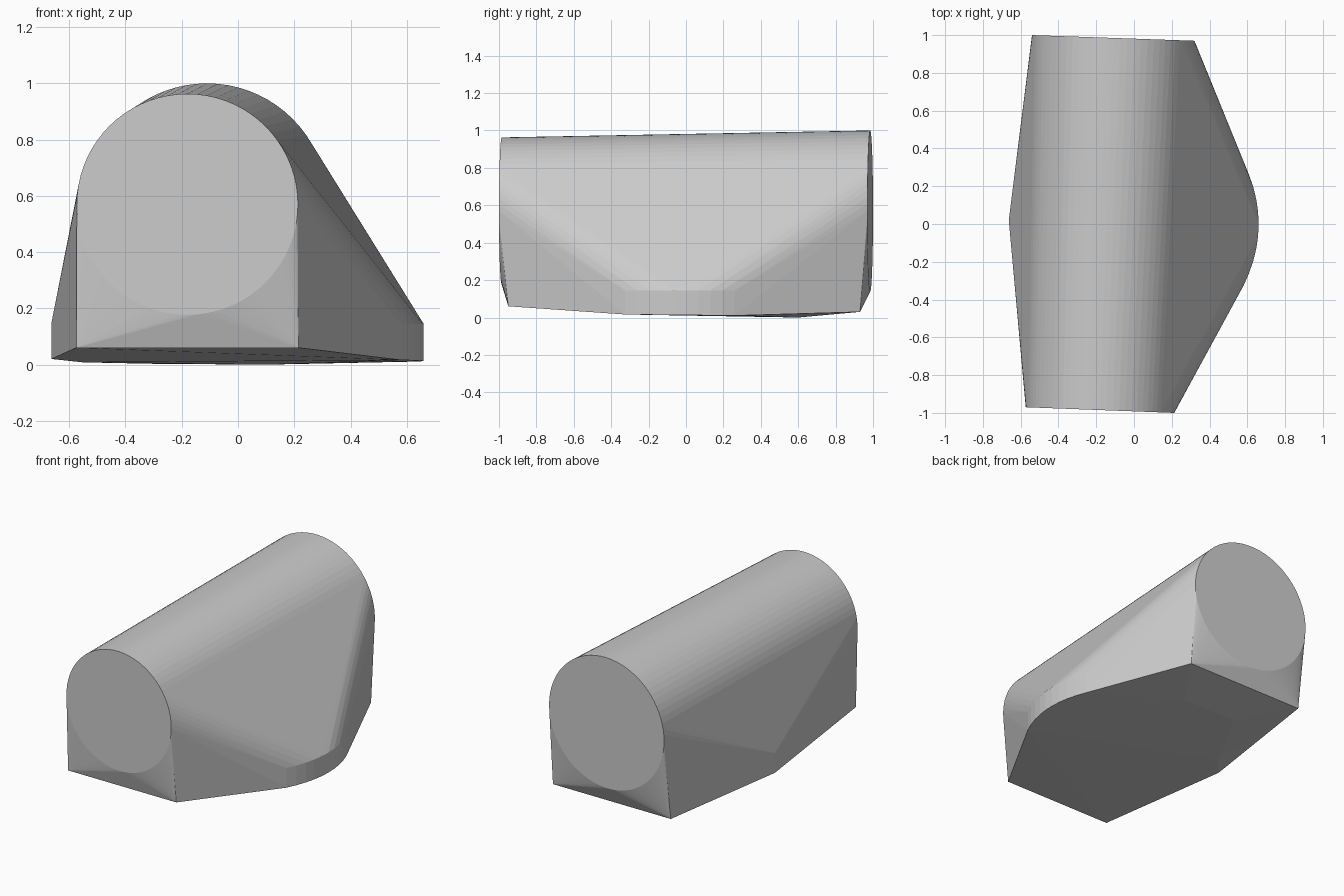
import bpy, bmesh, math
from mathutils import Vector

cube = bpy.data.objects.get("Cube")
if cube:
    bpy.data.objects.remove(cube, do_unlink=True)

grey = bpy.data.materials.new("plain grey")
grey.use_nodes = True
colour = (0.6, 0.6, 0.6, 1)
grey.diffuse_color = colour
grey.node_tree.nodes["Principled BSDF"].inputs["Base Color"].default_value = colour


def end_disc(x, y, z, r, skew, count=72):
    """Upright disc, turned slightly so that y changes by skew across its radius."""
    angles = [2 * math.pi * i / count for i in range(count)]
    return [(x + r * math.cos(a), y + skew * math.cos(a), z + r * math.sin(a)) for a in angles]


# Round ends
points = end_disc(-0.18, -0.985, 0.57, 0.393, -0.015)
points += end_disc(-0.11, 0.985, 0.57, 0.43, -0.015)

# Lower corners below each end
points += [(x, -0.95, 0.06) for x in (-0.575, 0.215)]
points += [(x, 0.93, 0.03) for x in (-0.54, 0.32)]

# Pointed side and lowest part of the underside
points += [(-0.663, 0.02, z) for z in (0.02, 0.15)]
points += [(-0.3, 0.6, 0.003), (0.1, 0.6, 0.0), (-0.55, 0.15, 0.008)]

# Rounded bulge on the opposite side
for i in range(-5, 5):
    y = 0.065 * i
    x = 0.66 - 0.75 * y * y
    points += [(x, y, 0.145), (x, y, 0.013 - 0.01 * y)]

# Stretch one skin over all the parts
bm = bmesh.new()
for p in points:
    bm.verts.new(Vector(p))
hull = bmesh.ops.convex_hull(bm, input=bm.verts)
spare = {g for g in hull["geom_interior"] + hull["geom_unused"] if isinstance(g, bmesh.types.BMVert)}
bmesh.ops.delete(bm, geom=list(spare), context="VERTS")
bmesh.ops.dissolve_limit(bm, angle_limit=math.radians(0.2), verts=bm.verts, edges=bm.edges)
bmesh.ops.recalc_face_normals(bm, faces=bm.faces)
mesh = bpy.data.meshes.new("hull_body")
bm.to_mesh(mesh)
bm.free()
mesh.materials.append(grey)
body = bpy.data.objects.new("hull_body", mesh)
bpy.context.collection.objects.link(body)
